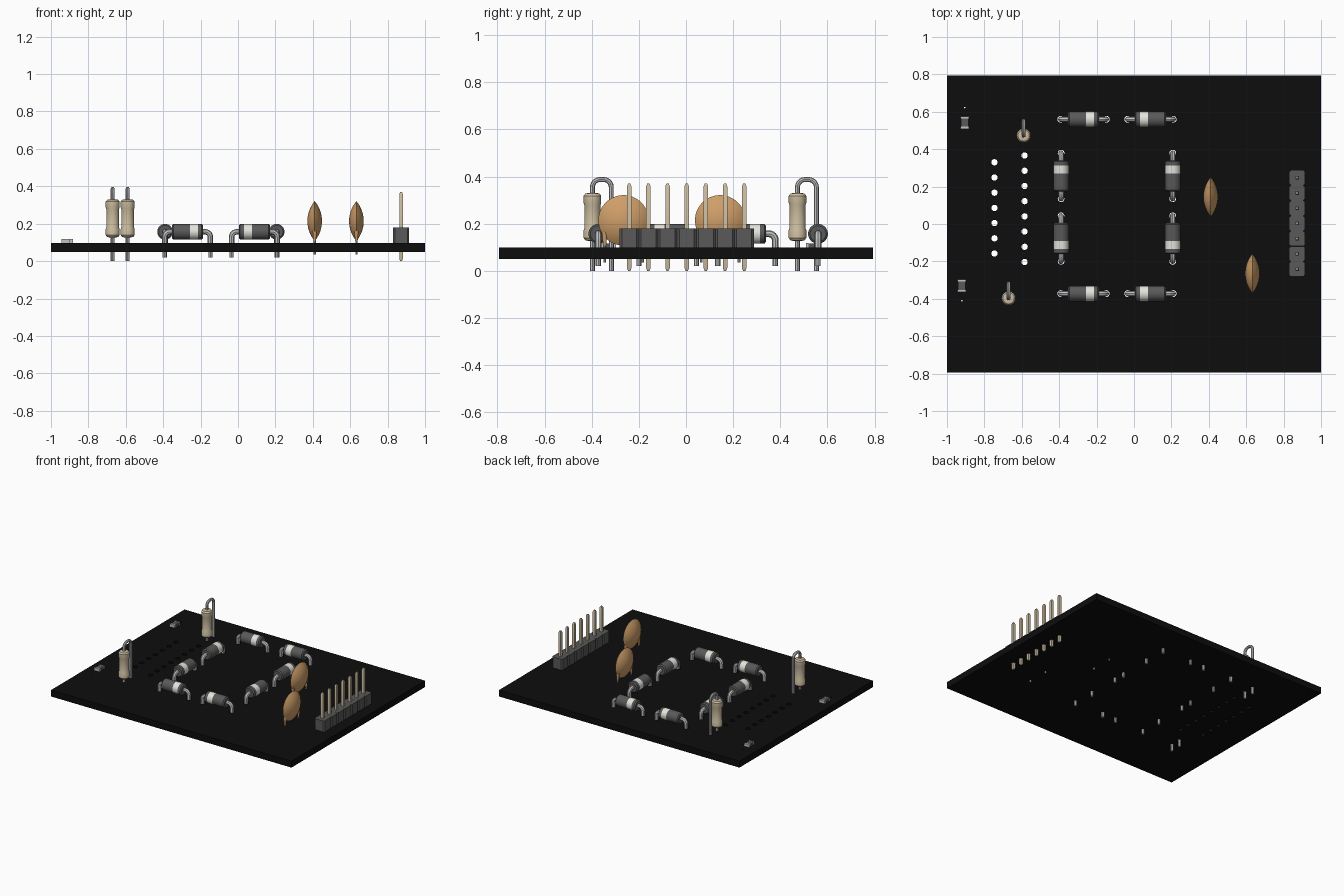
import bpy, bmesh, math
from mathutils import Vector, Matrix

if "Cube" in bpy.data.objects:
    bpy.data.objects.remove(bpy.data.objects["Cube"])


def material(name, rgb):
    m = bpy.data.materials.new(name)
    m.diffuse_color = (*rgb, 1)
    m.use_nodes = True
    m.node_tree.nodes["Principled BSDF"].inputs["Base Color"].default_value = m.diffuse_color
    return m


BLACK = material("board black", (0.004, 0.004, 0.004))
GREY = material("dark grey plastic", (0.1, 0.1, 0.1))
WHITE = material("band white", (0.78, 0.78, 0.72))
SILVER = material("lead silver", (0.55, 0.55, 0.55))
BEIGE = material("resistor beige", (0.62, 0.52, 0.36))
ORANGE = material("ceramic orange", (0.62, 0.34, 0.14))


def add(name, mesh, mats, smooth=True):
    ob = bpy.data.objects.new(name, mesh)
    bpy.context.collection.objects.link(ob)
    for m in mats:
        mesh.materials.append(m)
    if smooth:
        mesh.shade_smooth()
        mesh.set_sharp_from_angle(angle=math.radians(35))
    return ob


def finish(name, bm, mats, smooth=True):
    bmesh.ops.recalc_face_normals(bm, faces=bm.faces)
    me = bpy.data.meshes.new(name)
    bm.to_mesh(me)
    bm.free()
    return add(name, me, mats, smooth)


def lathe(name, profile, mats, loc=(0, 0, 0), axis=(0, 0, 1), segs=24, rule=None):
    """Turn (radius, height) points around an axis; rule(height) picks the material."""
    bm = bmesh.new()
    turn = Vector(axis).to_track_quat('Z', 'Y').to_matrix().to_4x4()
    mat = Matrix.Translation(loc) @ turn
    rings = []
    for r, h in profile:
        rings.append([bm.verts.new(mat @ Vector((r * math.cos(a), r * math.sin(a), h)))
                      for a in [(k + 0.5) * math.tau / segs for k in range(segs)]])
    for i in range(len(rings) - 1):
        for k in range(segs):
            j = (k + 1) % segs
            f = bm.faces.new((rings[i][k], rings[i][j], rings[i + 1][j], rings[i + 1][k]))
            if rule:
                f.material_index = rule((profile[i][1] + profile[i + 1][1]) / 2)
    bm.faces.new(rings[0])
    bm.faces.new(rings[-1])
    return finish(name, bm, mats)


def wire(name, points, radius, bend):
    """Round wire through points, with rounded corners."""
    pts = [Vector(p) for p in points]
    path = [pts[0]]
    for a, b, c in zip(pts, pts[1:], pts[2:]):
        p, q = b + (a - b).normalized() * bend, b + (c - b).normalized() * bend
        o = p + q - b
        for k in range(7):
            t = k / 6 * math.pi / 2
            path.append(o + (p - o) * math.cos(t) + (q - o) * math.sin(t))
    path.append(pts[-1])
    cu = bpy.data.curves.new(name, 'CURVE')
    cu.dimensions = '3D'
    cu.bevel_depth, cu.bevel_resolution, cu.use_fill_caps = radius, 2, True
    sp = cu.splines.new('POLY')
    sp.points.add(len(path) - 1)
    for s, p in zip(sp.points, path):
        s.co = (*p, 1)
    tmp = bpy.data.objects.new("tmp", cu)
    bpy.context.collection.objects.link(tmp)
    me = bpy.data.meshes.new_from_object(tmp.evaluated_get(bpy.context.evaluated_depsgraph_get()))
    bpy.data.objects.remove(tmp)
    me.materials.clear()
    add(name, me, [SILVER])


def box(name, x, y, z, mats):
    bm = bmesh.new()
    bmesh.ops.create_cube(bm, size=1)
    for v in bm.verts:
        v.co = [(r[0] + r[1]) / 2 + c * (r[1] - r[0]) for c, r in zip(v.co, (x, y, z))]
    return finish(name, bm, mats, False)


# drilled holes: two open rows and two tiny vias
holes = [(-0.746, 0.33 - 0.0813 * i, 0.017) for i in range(7)]
holes += [(-0.585, 0.366 - 0.0813 * i, 0.017) for i in range(8)]
holes += [(-0.905, 0.622, 0.004), (-0.92, -0.41, 0.004)]

# diodes: centre and direction of the banded end
diodes = [(-0.27, 0.56, 1, 0), (0.088, 0.56, -1, 0),
          (-0.27, -0.372, 1, 0), (0.088, -0.372, -1, 0),
          (-0.39, 0.257, 0, 1), (0.207, 0.257, 0, 1),
          (-0.39, -0.078, 0, -1), (0.207, -0.078, 0, -1)]
diode_profile = [(0.034, -0.083), (0.042, -0.076), (0.042, 0.014), (0.042, 0.056),
                 (0.042, 0.076), (0.034, 0.083)]
for n, (x, y, dx, dy) in enumerate(diodes):
    lathe(f"diode_body_{n}", diode_profile, [GREY, WHITE], (x, y, 0.157), (dx, dy, 0),
          rule=lambda h: int(0.014 < h < 0.056))
    for s in (-1, 1):
        ex, ey = x + s * dx * 0.122, y + s * dy * 0.122
        wire(f"diode_lead_{n}_{s}", [(x + s * dx * 0.078, y + s * dy * 0.078, 0.157),
                                     (ex, ey, 0.157), (ex, ey, 0.085)], 0.0145, 0.028)
        wire(f"diode_pin_{n}_{s}", [(ex, ey, 0.09), (ex, ey, 0.02)], 0.011, 0)
        holes.append((ex, ey, 0.018))

# circuit board with the holes cut through
board = box("circuit_board", (-1, 1), (-0.793, 0.793), (0.05, 0.098), [BLACK])
bm = bmesh.new()
for x, y, r in holes:
    bmesh.ops.create_cone(bm, cap_ends=True, segments=16, radius1=r, radius2=r, depth=0.3,
                          matrix=Matrix.Translation((x, y, 0.07)))
cutter = finish("hole_cutter", bm, [BLACK], False)
cutter.hide_render = True
mod = board.modifiers.new("holes", 'BOOLEAN')
mod.object, mod.operation, mod.solver = cutter, 'DIFFERENCE', 'EXACT'
cut = bpy.data.meshes.new_from_object(
    board.evaluated_get(bpy.context.evaluated_depsgraph_get()))
board.modifiers.clear()
board.data = cut
bpy.data.objects.remove(cutter)

# upright resistors with a lead hooped over to the back
resistor_profile = [(0.012, 0.126), (0.03, 0.129), (0.0375, 0.139), (0.0375, 0.172),
                    (0.034, 0.182), (0.034, 0.277), (0.0375, 0.287), (0.0375, 0.318),
                    (0.03, 0.328), (0.012, 0.331)]
for n, (x, y) in enumerate([(-0.59, 0.473), (-0.67, -0.397)]):
    lathe(f"resistor_body_{n}", resistor_profile, [BEIGE], (x, y, 0))
    wire(f"resistor_lead_{n}", [(x, y, 0), (x, y, 0.387), (x, y + 0.08, 0.387),
                                (x, y + 0.08, 0)], 0.0105, 0.032)

# ceramic disc capacitors: lens-shaped discs on two coated legs
R, T = 0.107, 0.039
rho = (R * R + T * T) / (2 * T)
half = [(max(R * k / 8, 0.001), math.sqrt(rho ** 2 - (R * k / 8) ** 2) - rho + T)
        for k in range(9)]
lens = [(r, -h) for r, h in half[:-1]] + [(R, 0)] + half[-2::-1]
for n, (x, y) in enumerate([(0.41, 0.145), (0.633, -0.265)]):
    lathe(f"capacitor_disc_{n}", lens, [ORANGE], (x, y, 0.214), (1, 0, 0), segs=40)
    for s in (-1, 1):
        lathe(f"capacitor_leg_coat_{n}_{s}", [(0.007, 0.108), (0.012, 0.165)], [ORANGE],
              (x, y + s * 0.08, 0), segs=12)
        wire(f"capacitor_lead_{n}_{s}", [(x, y + s * 0.08, 0.15), (x, y + s * 0.08, 0.036)],
             0.006, 0)

# seven-way pin header: chamfered blocks and square pins with tapered tips
pin = [(0.007, 0), (0.0135, 0.012), (0.0135, 0.358), (0.007, 0.37)]
for i in range(7):
    y = 0.003 + (i - 3) * 0.0813
    bm = bmesh.new()
    w, h, c = 0.042, 0.0406, 0.009
    ring = [(w, h - c), (w - c, h), (c - w, h), (-w, h - c),
            (-w, c - h), (c - w, -h), (w - c, -h), (w, c - h)]
    base = bm.faces.new([bm.verts.new((0.872 + a, y + b, 0.098)) for a, b in ring])
    top = bmesh.ops.extrude_face_region(bm, geom=[base])["geom"]
    bmesh.ops.translate(bm, vec=(0, 0, 0.082),
                        verts=[v for v in top if isinstance(v, bmesh.types.BMVert)])
    if not any(base in e.link_faces for e in base.edges if len(e.link_faces) > 1):
        bm.faces.new([v for v in base.verts])
    finish(f"header_block_{i}", bm, [GREY], False)
    lathe(f"header_pin_{i}", pin, [BEIGE], (0.872, y, 0), segs=4)

# surface-mount chips with silver end caps
for n, (x, y) in enumerate([(-0.905, 0.542), (-0.921, -0.33)]):
    box(f"chip_body_{n}", (x - 0.02, x + 0.02), (y - 0.024, y + 0.024), (0.098, 0.116), [GREY])
    for s in (-1, 1):
        ys = sorted((y + s * 0.022, y + s * 0.033))
        box(f"chip_end_{n}_{s}", (x - 0.022, x + 0.022), ys, (0.098, 0.118), [SILVER])
